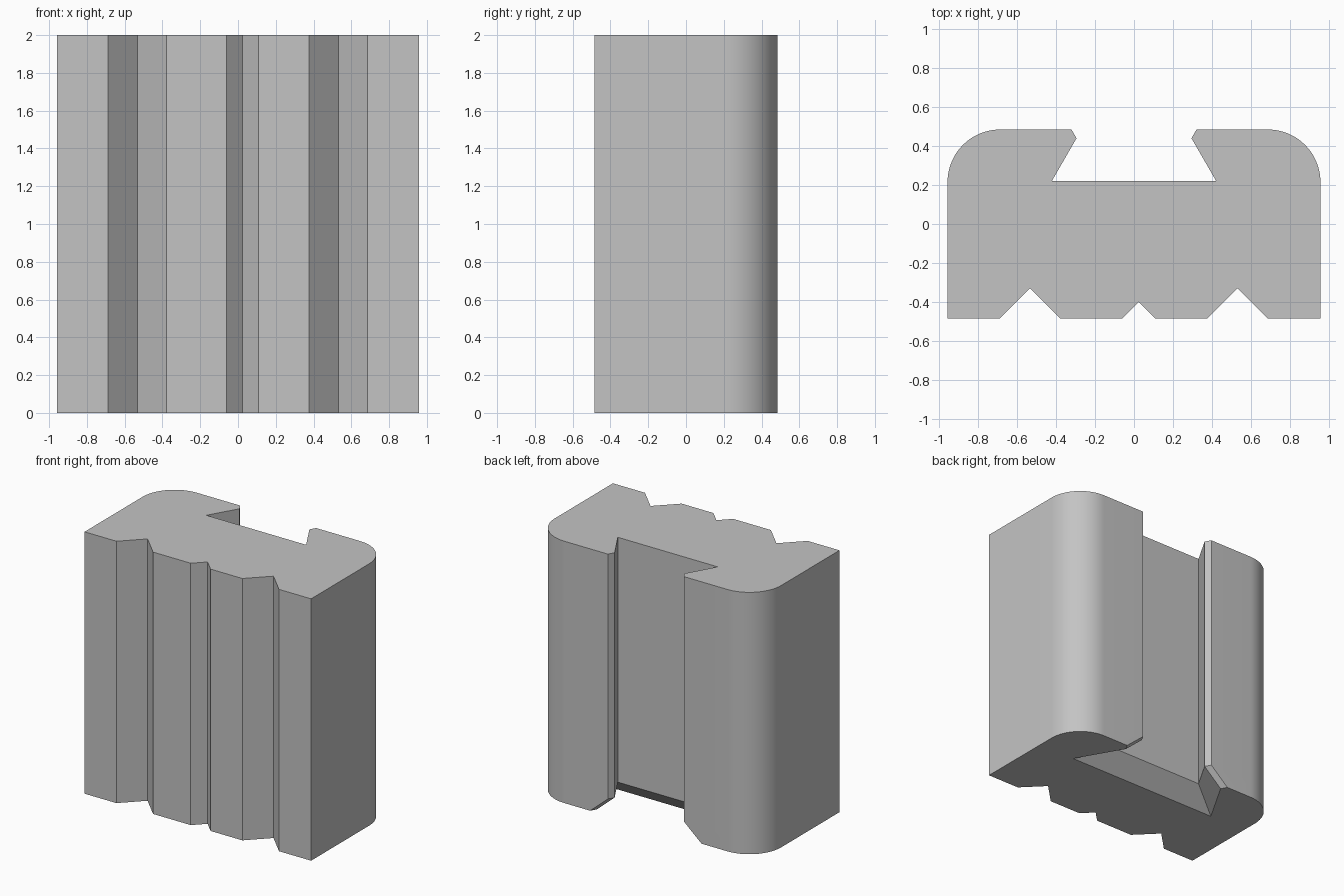
import bpy
import bmesh
import math

if "Cube" in bpy.data.objects:
    bpy.data.objects.remove(bpy.data.objects["Cube"])

HALF_W, HALF_D, HEIGHT = 0.957, 0.485, 2.0
RADIUS, CHAMFER = 0.27, 0.13
TAN30, COS30 = math.tan(math.radians(30)), math.cos(math.radians(30))


def slot_side(offset):
    """Right half of the dovetail slot, outer lip to floor, widened by offset."""
    shift = offset / COS30
    floor_y, tip_x, tip_y = 0.22, 0.295, 0.44
    lip = (tip_x + (HALF_D - tip_y) * TAN30 + shift, HALF_D)
    tip = (tip_x + shift, tip_y)
    floor_x = tip_x + (tip_y - floor_y) * TAN30 + shift + offset * TAN30
    return [lip, tip, (floor_x, floor_y - offset)]


def profile(offset):
    """Counter-clockwise outline of the block."""
    pts = [(-HALF_W, -HALF_D)]
    # V grooves along the front
    for x, half in ((-0.533, 0.155), (0.024, 0.084), (0.531, 0.155)):
        pts += [(x - half, -HALF_D), (x, -HALF_D + half), (x + half, -HALF_D)]
    pts.append((HALF_W, -HALF_D))
    # Rounded back corner and slot, mirrored to the other side
    steps = 20
    side = []
    for i in range(steps + 1):
        a = math.pi / 2 * i / steps
        side.append((HALF_W - RADIUS + RADIUS * math.cos(a),
                     HALF_D - RADIUS + RADIUS * math.sin(a)))
    side += slot_side(offset)
    return pts + side + [(-x, y) for x, y in reversed(side)]


# Block: the slot flares out at the bottom, then runs straight to the top
bm = bmesh.new()
rings = [[bm.verts.new((x, y, z)) for x, y in profile(offset)]
         for z, offset in ((0, CHAMFER), (CHAMFER, 0), (HEIGHT, 0))]
bm.faces.new(reversed(rings[0]))
bm.faces.new(rings[-1])
for low, high in zip(rings, rings[1:]):
    for i in range(len(low)):
        j = (i + 1) % len(low)
        bm.faces.new((low[i], low[j], high[j], high[i]))
bmesh.ops.dissolve_limit(bm, angle_limit=math.radians(0.5),
                         verts=bm.verts[:], edges=bm.edges[:])
bmesh.ops.recalc_face_normals(bm, faces=bm.faces[:])
mesh = bpy.data.meshes.new("dovetail_block")
bm.to_mesh(mesh)
bm.free()

# Plain grey material
grey = bpy.data.materials.new("light_grey")
grey.use_nodes = True
colour = (0.55, 0.55, 0.55, 1)
grey.diffuse_color = colour
for node in grey.node_tree.nodes:
    if node.type == "BSDF_PRINCIPLED":
        node.inputs["Base Color"].default_value = colour
mesh.materials.append(grey)

block = bpy.data.objects.new("dovetail_block", mesh)
bpy.context.collection.objects.link(block)
bpy.ops.object.select_all(action="DESELECT")
block.select_set(True)
bpy.context.view_layer.objects.active = block
bpy.ops.object.shade_smooth_by_angle(angle=math.radians(25))
